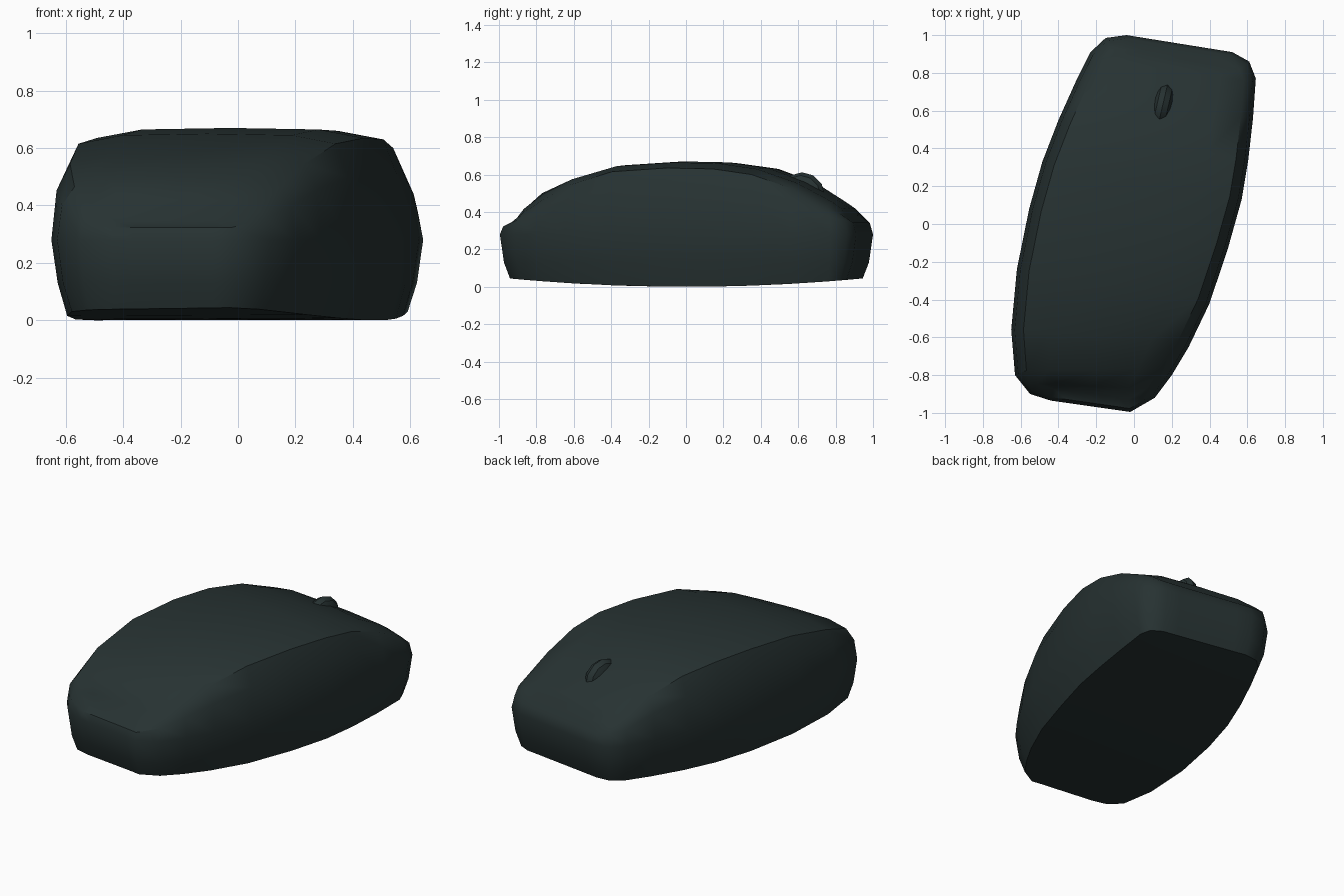
import bpy, bmesh, math
from mathutils import Vector

if "Cube" in bpy.data.objects:
    bpy.data.objects.remove(bpy.data.objects["Cube"])

# Single dark shell colour
shell = bpy.data.materials.new("dark teal plastic")
colour = (0.02, 0.032, 0.032, 1)
shell.diffuse_color = colour
shell.use_nodes = True
shell.node_tree.nodes["Principled BSDF"].inputs["Base Color"].default_value = colour

# Widest outline of the body, back to front, and the height of the top there
LEFT = [(-.44, -.935), (-.55, -.9), (-.63, -.8), (-.65, -.56), (-.62, -.24), (-.555, .08),
        (-.485, .33), (-.40, .55), (-.31, .75), (-.23, .91), (-.15, .985), (-.04, 1)]
RIGHT = [(-.02, -.995), (.11, -.92), (.2, -.8), (.29, -.65), (.4, -.42), (.5, -.12),
         (.57, .13), (.605, .34), (.63, .56), (.645, .77), (.61, .86), (.52, .91)]
TOP = [.36, .42, .5, .58, .65, .67, .665, .635, .56, .46, .42, .39]
ACROSS = (.17, .5, .83)
COUNT, MID = len(LEFT), len(ACROSS)


def mix(a, b):
    """Points between the two sides of one station."""
    return [Vector(a).lerp(Vector(b), u) for u in ACROSS]


def inset(points, amount):
    """Move a closed clockwise outline inward along its normals."""
    result = []
    for i, p in enumerate(points):
        ahead = points[(i + 1) % len(points)]
        along = ((p - points[i - 1]).normalized() + (ahead - p).normalized()).normalized()
        result.append(p + Vector((along.y, -along.x)) * amount)
    return result


def finish(bm, name, angle):
    bmesh.ops.recalc_face_normals(bm, faces=bm.faces)
    mesh = bpy.data.meshes.new(name)
    bm.to_mesh(mesh)
    bm.free()
    obj = bpy.data.objects.new(name, mesh)
    bpy.context.collection.objects.link(obj)
    mesh.materials.append(shell)
    bpy.ops.object.select_all(action='DESELECT')
    obj.select_set(True)
    bpy.context.view_layer.objects.active = obj
    bpy.ops.object.shade_smooth_by_angle(angle=math.radians(angle))
    return obj


# Closed outline: left side, front end, right side, back end
outline = [Vector(p) for p in LEFT] + mix(LEFT[-1], RIGHT[-1])
outline += [Vector(p) for p in reversed(RIGHT)] + mix(RIGHT[0], LEFT[0])
crease = [z - .035 * min(1, .4 + i * .3, .4 + (COUNT - 1 - i) * .3) for i, z in enumerate(TOP)]
rim = crease + [crease[-1]] * MID + crease[::-1] + [crease[0]] * MID

# Wall levels from the base edge up to the top crease
bm = bmesh.new()
levels = []
for amount, height in [(.055, lambda p, z: .05 * p.y ** 2),
                       (.022, lambda p, z: .13),
                       (0, lambda p, z: .28),
                       (.018, lambda p, z: .28 + (z - .28) * .65),
                       (.065, lambda p, z: z)]:
    ring = inset(outline, amount)
    levels.append([bm.verts.new((p.x, p.y, height(p, z))) for p, z in zip(ring, rim)])
for low, high in zip(levels, levels[1:]):
    for i in range(len(low)):
        bm.faces.new((low[i - 1], low[i], high[i], high[i - 1]))


def cap(ring, crown):
    """Fill a ring with rows running from the left side to the right side."""
    rows = []
    for i in range(COUNT):
        a, b = ring[i], ring[2 * COUNT + MID - 1 - i]
        if i == COUNT - 1:
            inner = ring[COUNT:COUNT + MID]
        elif i == 0:
            inner = ring[2 * COUNT + MID:][::-1]
        else:
            inner = []
            for u, p in zip(ACROSS, mix(a.co, b.co)):
                p.z += crown(i, u)
                inner.append(bm.verts.new(p))
        rows.append([a, *inner, b])
    for back, front in zip(rows, rows[1:]):
        for j in range(MID + 1):
            bm.faces.new((back[j], back[j + 1], front[j + 1], front[j]))


# Crowned top and plain underside
cap(levels[-1], lambda i, u: (TOP[i] - crease[i]) * (1 if u == .5 else .85))
cap(levels[0], lambda i, u: 0)
finish(bm, "mouse_body", 40)

# Faceted scroll wheel, partly sunk in the top
bm = bmesh.new()
bmesh.ops.create_uvsphere(bm, u_segments=12, v_segments=6, radius=.125)
for v in bm.verts:
    v.co = Vector((v.co.z * .48, v.co.x, v.co.y))
wheel = finish(bm, "scroll_wheel", 30)
wheel.location = (.15, .62, .487)
wheel.rotation_euler.z = math.radians(-13)
